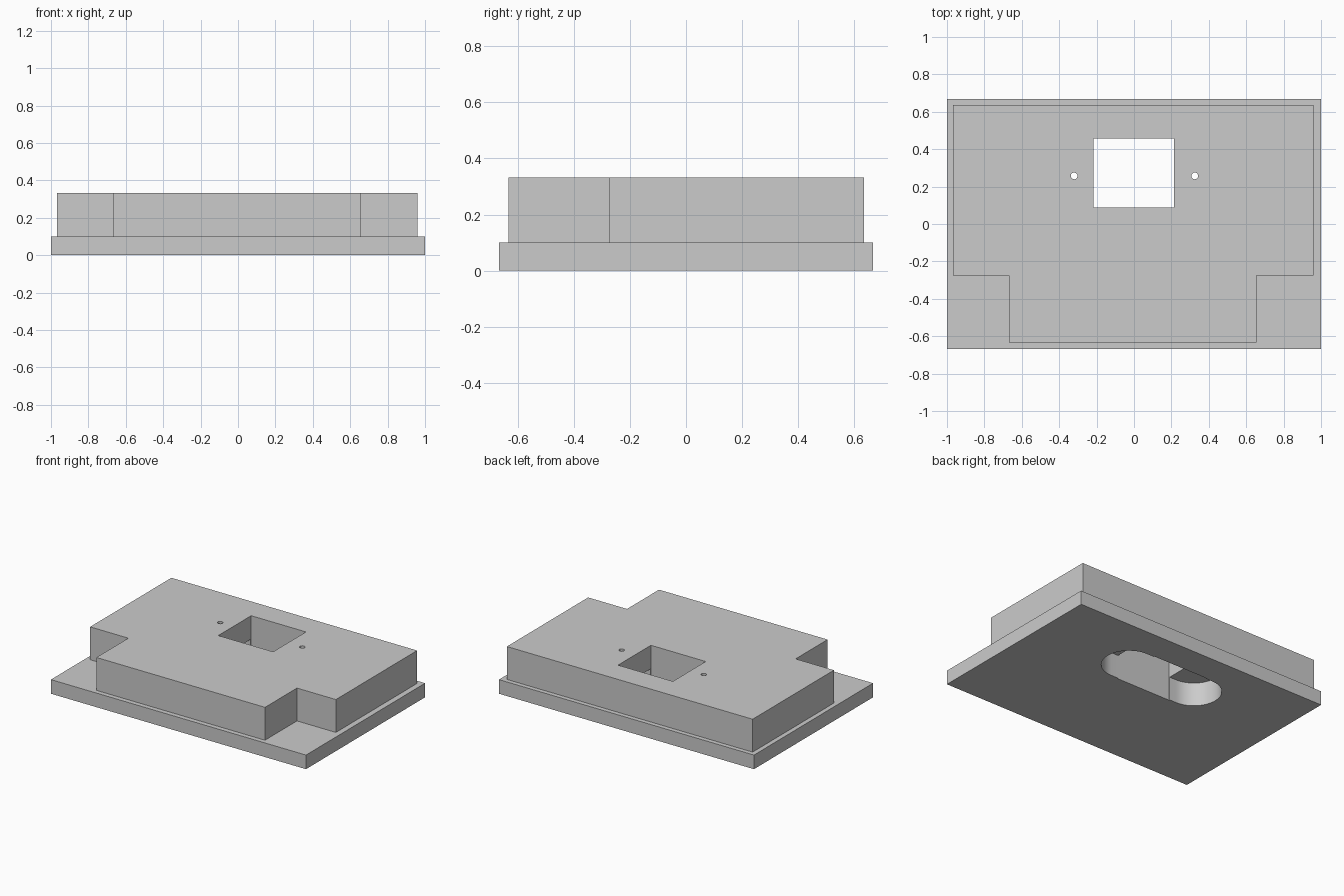
import bpy
import bmesh
from math import pi, sin, cos, radians

cube = bpy.data.objects.get("Cube")
if cube:
    bpy.data.objects.remove(cube, do_unlink=True)

grey = bpy.data.materials.new("plain grey")
grey.use_nodes = True
colour = (0.6, 0.6, 0.6, 1)
grey.diffuse_color = colour
grey.node_tree.nodes["Principled BSDF"].inputs["Base Color"].default_value = colour


def prism(name, outline, z0, z1):
    """Extrude a flat outline from z0 up to z1."""
    bm = bmesh.new()
    face = bm.faces.new([bm.verts.new((x, y, z0)) for x, y in outline])
    new = bmesh.ops.extrude_face_region(bm, geom=[face])["geom"]
    top = [v for v in new if isinstance(v, bmesh.types.BMVert)]
    bmesh.ops.translate(bm, verts=top, vec=(0, 0, z1 - z0))
    bmesh.ops.recalc_face_normals(bm, faces=bm.faces)
    mesh = bpy.data.meshes.new(name)
    bm.to_mesh(mesh)
    bm.free()
    mesh.materials.append(grey)
    obj = bpy.data.objects.new(name, mesh)
    bpy.context.collection.objects.link(obj)
    return obj


def rectangle(x0, x1, y0, y1):
    return [(x0, y0), (x1, y0), (x1, y1), (x0, y1)]


def arc(cx, cy, r, start, sweep, steps):
    angles = [start + sweep * i / steps for i in range(steps + 1)]
    return [(cx + r * cos(a), cy + r * sin(a)) for a in angles]


def combine(target, other, operation):
    """Apply a boolean and remove the helper."""
    mod = target.modifiers.new(operation.lower(), "BOOLEAN")
    mod.operation = operation
    mod.solver = "EXACT"
    mod.object = other
    bpy.ops.object.select_all(action="DESELECT")
    bpy.context.view_layer.objects.active = target
    target.select_set(True)
    bpy.ops.object.modifier_apply(modifier=mod.name)
    bpy.data.objects.remove(other, do_unlink=True)


BASE_TOP, TOP, SLOT_TOP = 0.1, 0.333, 0.167

# Base flange, with the notched raised block joined to it
body = prism("mounting_plate", rectangle(-1, 1, -0.667, 0.667), 0, BASE_TOP)
block_outline = [(-0.967, 0.635), (-0.967, -0.275), (-0.667, -0.275), (-0.667, -0.633),
                 (0.655, -0.633), (0.655, -0.275), (0.96, -0.275), (0.96, 0.635)]
combine(body, prism("raised_block", block_outline, BASE_TOP / 2, TOP), "UNION")

# Round-ended pocket in the underside
cy, half, r = 0.273, 0.27, 0.178
slot = arc(half, cy, r, -pi / 2, pi, 32) + arc(-half, cy, r, pi / 2, pi, 32)
combine(body, prism("slot_cutter", slot, -0.1, SLOT_TOP), "DIFFERENCE")

# Square window right through
window = rectangle(-0.217, 0.213, 0.089, 0.457)
combine(body, prism("window_cutter", window, -0.1, TOP + 0.1), "DIFFERENCE")

# Screw holes either side of the window
for x in (-0.32, 0.325):
    hole = arc(x, 0.257, 0.018, 0, 2 * pi, 24)[:-1]
    combine(body, prism("hole_cutter", hole, 0.05, TOP + 0.1), "DIFFERENCE")

bpy.ops.object.shade_smooth_by_angle(angle=radians(20))
